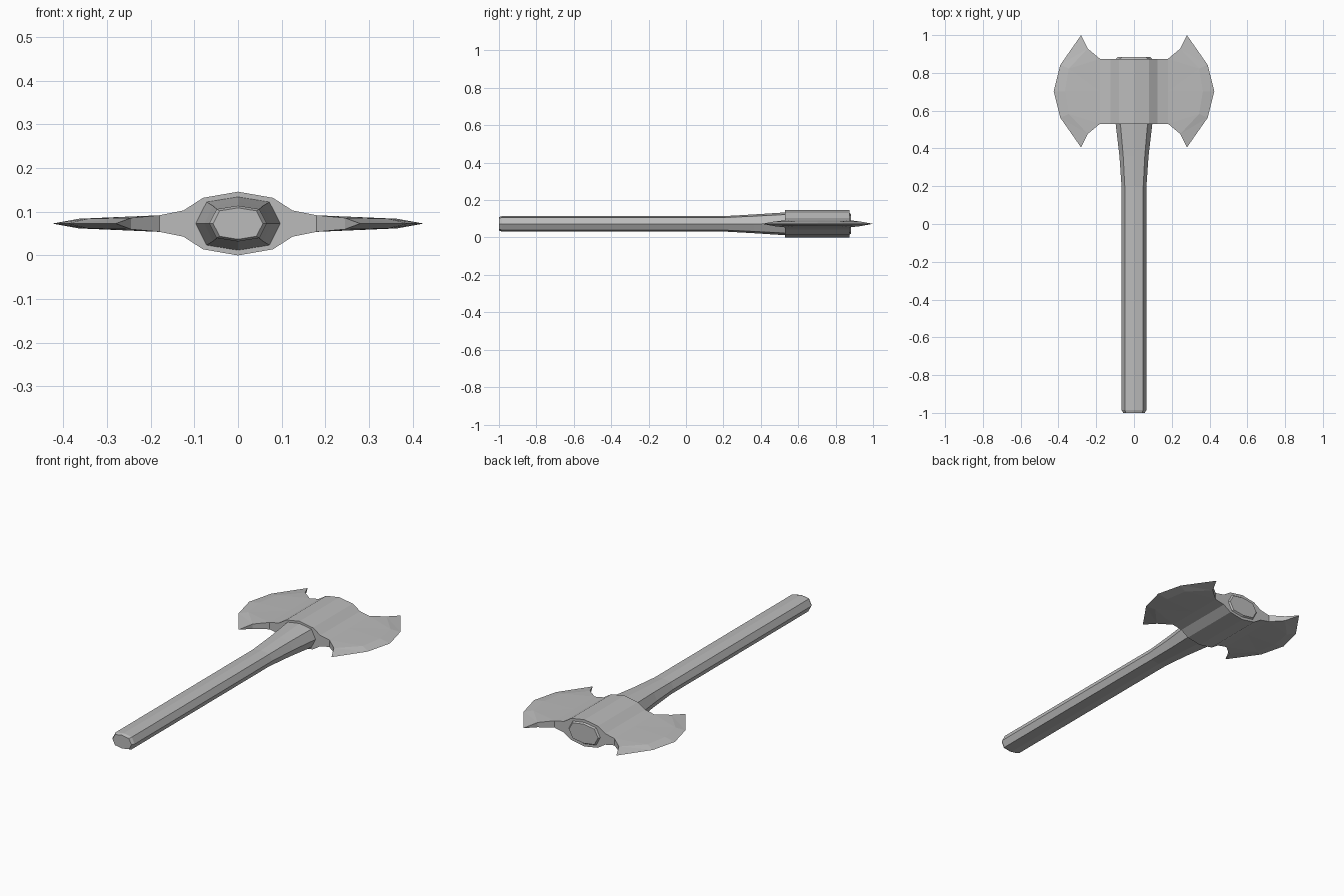
import bpy, bmesh

cube = bpy.data.objects.get("Cube")
if cube:
    bpy.data.objects.remove(cube, do_unlink=True)

MID_Z = 0.073    # height of the central plane
HEAD_Y = 0.7025  # middle of the axe head

grey = bpy.data.materials.new("plain grey")
grey.use_nodes = True
colour = (0.5, 0.5, 0.5, 1)
grey.diffuse_color = colour
grey.node_tree.nodes["Principled BSDF"].inputs["Base Color"].default_value = colour


def finish(name, bm, location):
    bmesh.ops.recalc_face_normals(bm, faces=bm.faces[:])
    mesh = bpy.data.meshes.new(name)
    bm.to_mesh(mesh)
    bm.free()
    mesh.materials.append(grey)
    obj = bpy.data.objects.new(name, mesh)
    obj.location = location
    bpy.context.collection.objects.link(obj)
    return obj


# Handle: octagonal rings lofted along y, flaring into the head
octagon = [(0, 1), (0.74, 0.81), (1, 0), (0.74, -0.81),
           (0, -1), (-0.74, -0.81), (-1, 0), (-0.74, 0.81)]
stations = [(-1, 0.057, 0.036), (-0.985, 0.066, 0.041), (0.2, 0.066, 0.041),
            (0.36, 0.077, 0.05), (0.53, 0.097, 0.061), (0.87, 0.099, 0.061),
            (0.883, 0.088, 0.052)]
bm = bmesh.new()
rings = [[bm.verts.new((u * rx, y, v * rz)) for u, v in octagon]
         for y, rx, rz in stations]
for a, b in zip(rings, rings[1:]):
    for i in range(len(octagon)):
        j = (i + 1) % len(octagon)
        bm.faces.new((a[i], a[j], b[j], b[i]))
bm.faces.new(rings[0])
bm.faces.new(rings[-1])
finish("handle", bm, (0, 0, MID_Z))

# Axe head: one octant of the collar and blade, mirrored on all three axes
bm = bmesh.new()


def vert(x, y, z):
    return bm.verts.new((x, y, z))


HALF = 0.172
profile = [(0, 0.073), (0.08, 0.059), (0.125, 0.03), (0.18, 0.019)]
mid = [vert(x, 0, z) for x, z in profile]
end = [vert(x, HALF, z) for x, z in profile]
flat = [vert(x, HALF, 0) for x, z in profile]
for i in range(len(profile) - 1):
    bm.faces.new((mid[i], mid[i + 1], end[i + 1], end[i]))      # collar top
    bm.faces.new((end[i], end[i + 1], flat[i + 1], flat[i]))    # collar end

# Blade: cheek, ground bevel and concave shoulder
neck, neck_flat = vert(0.245, 0.226, 0.013), vert(0.245, 0.226, 0)
cheek_out, cheek_mid = vert(0.345, 0.12, 0.011), vert(0.365, 0, 0.011)
tip, edge_out, edge_mid = vert(0.28, 0.2975, 0), vert(0.39, 0.14, 0), vert(0.425, 0, 0)
for face in [(mid[-1], cheek_mid, cheek_out), (mid[-1], cheek_out, end[-1]),
             (end[-1], cheek_out, neck),
             (neck, cheek_out, edge_out), (neck, edge_out, tip),
             (cheek_out, cheek_mid, edge_mid, edge_out),
             (end[-1], neck, neck_flat, flat[-1]), (neck, tip, neck_flat)]:
    bm.faces.new(face)
head = finish("axe_head", bm, (0, HEAD_Y, MID_Z))
# The octant is open, so point its faces outward before mirroring
for poly in head.data.polygons:
    n = poly.normal
    outward = n.z if abs(n.z) > 0.01 else n.y
    if outward < 0:
        poly.flip()
mirror = head.modifiers.new("mirror", 'MIRROR')
mirror.use_axis = (True, True, True)
mirror.use_clip = True
mirror.merge_threshold = 0.0005
